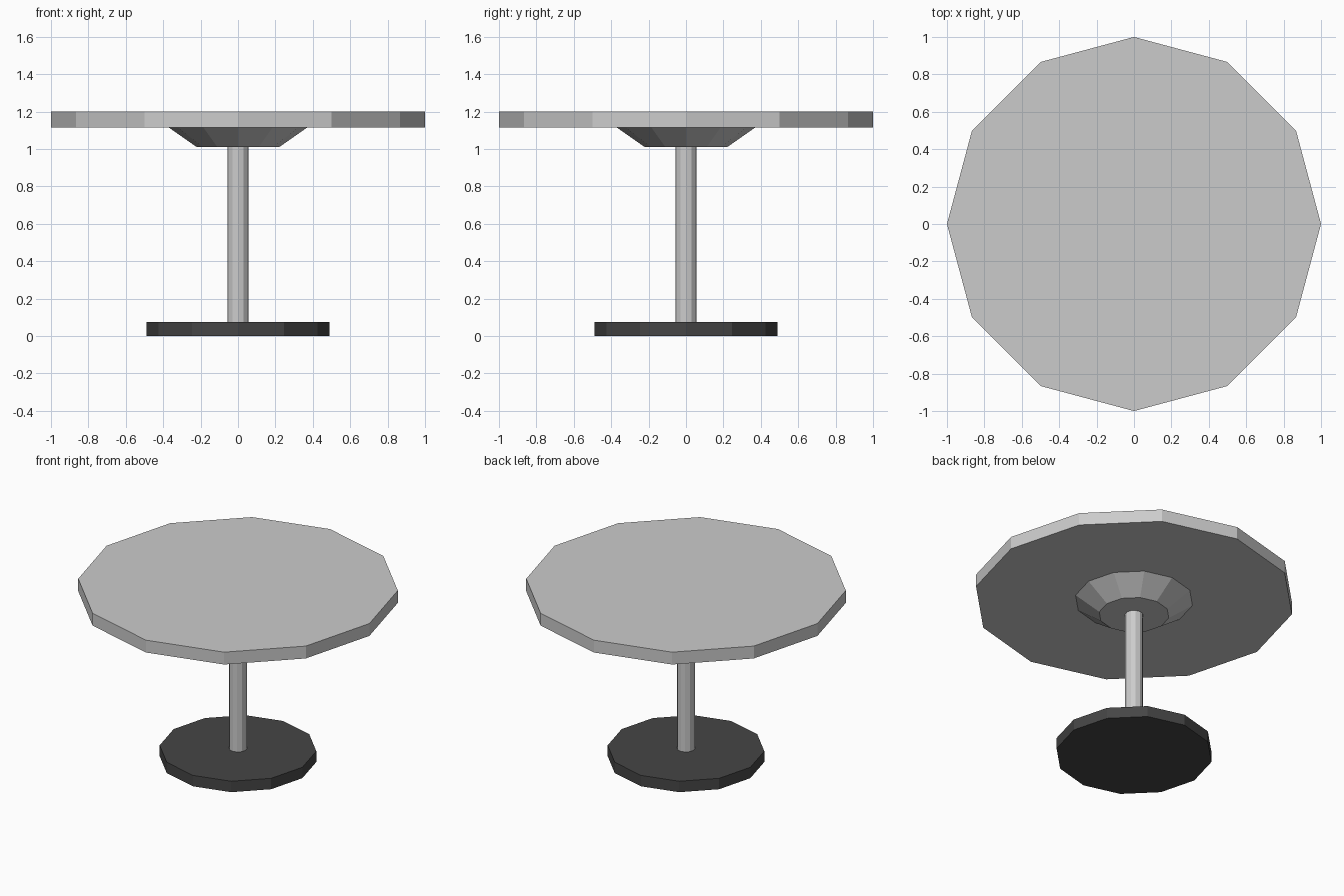
import bpy

if "Cube" in bpy.data.objects:
    bpy.data.objects.remove(bpy.data.objects["Cube"])

SIDES = 12


def frustum(name, r_bottom, r_top, z0, z1):
    """Flat-shaded 12-sided part standing on the z axis."""
    bpy.ops.mesh.primitive_cone_add(
        vertices=SIDES, radius1=r_bottom, radius2=r_top,
        depth=z1 - z0, location=(0, 0, (z0 + z1) / 2))
    ob = bpy.context.object
    ob.name = ob.data.name = name
    return ob


# Floor plate
base = frustum("base", 0.49, 0.49, 0.0, 0.075)
black = bpy.data.materials.new("black")
black.diffuse_color = (0.06, 0.06, 0.06, 1)
black.use_nodes = True
black.node_tree.nodes["Principled BSDF"].inputs["Base Color"].default_value = black.diffuse_color
base.data.materials.append(black)

# Column
frustum("column", 0.057, 0.057, 0.075, 1.01)

# Flared support under the top
frustum("support", 0.22, 0.37, 1.01, 1.115)

# Table top
frustum("table_top", 1.0, 1.0, 1.115, 1.2)
